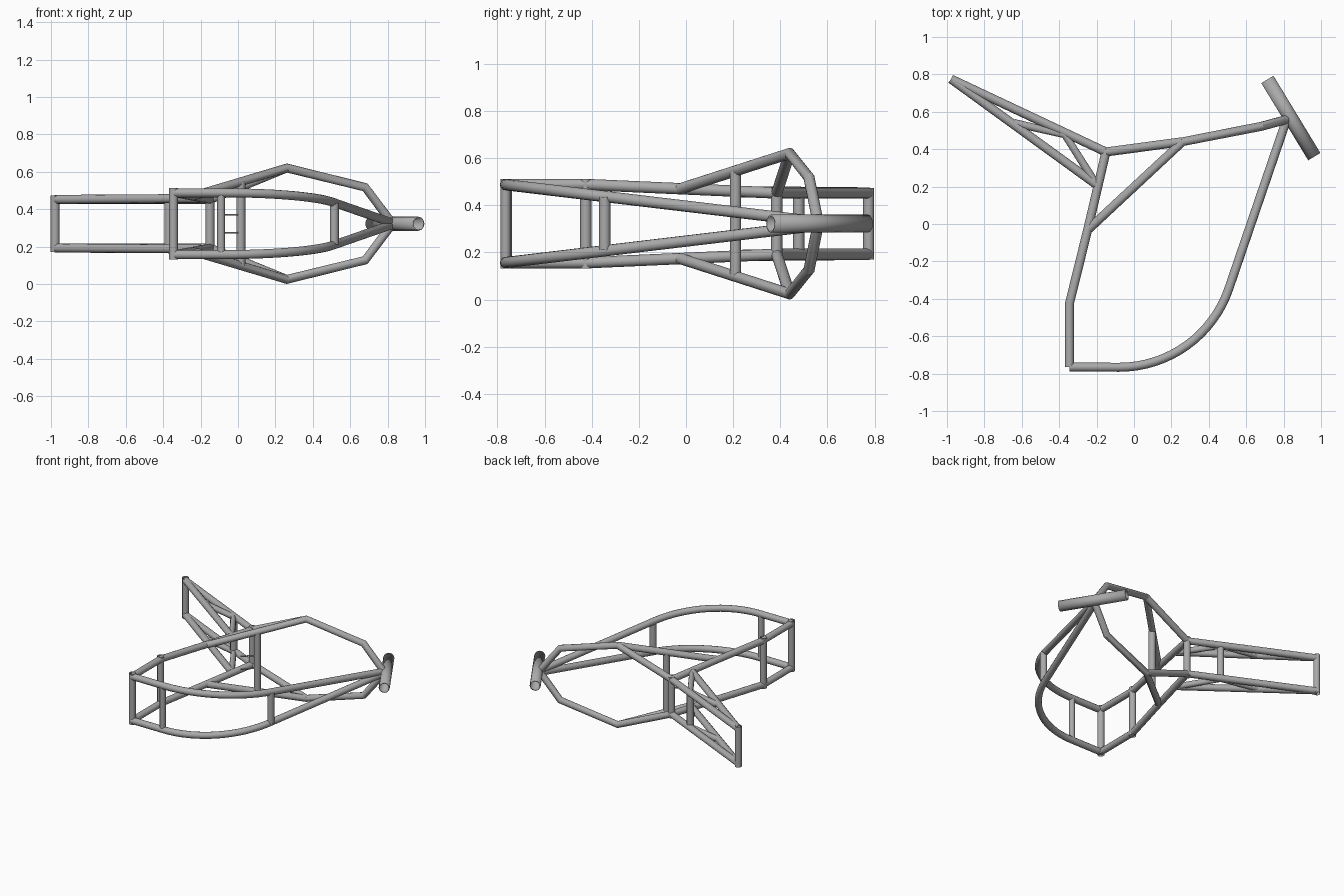
import bpy, math
from mathutils import Vector

cube = bpy.data.objects.get("Cube")
if cube:
    bpy.data.objects.remove(cube, do_unlink=True)

MID = 0.322   # height of the plane of symmetry
R = 0.024     # frame tube radius

steel = bpy.data.materials.new("bare grey steel")
steel.use_nodes = True
grey = (0.4, 0.4, 0.4, 1)
steel.diffuse_color = grey
steel.node_tree.nodes["Principled BSDF"].inputs["Base Color"].default_value = grey


def tube(name, path, radius=R, wall=0):
    """Sweep a round, open-ended tube along a path of (x, y, offset from mid plane)."""
    curve = bpy.data.curves.new(name, "CURVE")
    curve.dimensions = "3D"
    curve.bevel_depth = radius
    curve.bevel_resolution = 4
    spline = curve.splines.new("POLY")
    spline.points.add(len(path) - 1)
    for point, (x, y, h) in zip(spline.points, path):
        point.co = (x, y, MID + h, 1)
    obj = bpy.data.objects.new(name, curve)
    bpy.context.collection.objects.link(obj)
    bpy.ops.object.select_all(action="DESELECT")
    obj.select_set(True)
    bpy.context.view_layer.objects.active = obj
    bpy.ops.object.convert(target="MESH")
    obj = bpy.context.object
    obj.data.materials.clear()
    obj.data.materials.append(steel)
    bpy.ops.object.shade_smooth_by_angle(angle=math.radians(32))
    if wall:
        shell = obj.modifiers.new("wall", "SOLIDIFY")
        shell.thickness = wall
        shell.offset = -1
    return obj


def pair(name, path, radius=R):
    """Build the same tube on both sides of the mid plane."""
    for side, sign in (("left", 1), ("right", -1)):
        tube(f"{side}_{name}", [(x, y, sign * h) for x, y, h in path], radius)


def crossbar(name, x, y, half, radius=R):
    tube(name, [(x, y, -half), (x, y, half)], radius)


# Down tubes: straight run, wide arc, then a straight climb to the head
SWEEP, BEND = math.radians(71.4), 0.62
plan = [(-0.345, -0.765)]
for i in range(17):
    a = SWEEP * i / 16
    plan.append((-0.08 + BEND * math.sin(a), -0.766 + BEND * (1 - math.cos(a))))
plan.append((0.815, 0.555))
pair("down_tube", [(x, y, 0.008 + 0.119 * (0.555 - y)) for x, y in plan])

# Side rails from the cradle to the rear joint
pair("side_rail", [(-0.345, -0.765, 0.166), (-0.345, -0.425, 0.166),
                   (-0.245, -0.02, 0.148), (-0.15, 0.385, 0.13)])

# Upper rails swell outward and meet at the head
widest = (0.26, 0.44, 0.298)
pair("upper_rail", [(-0.15, 0.385, 0.13), widest])
pair("diagonal_rail", [(-0.24, -0.025, 0.148), widest,
                       (0.68, 0.522, 0.195), (0.82, 0.56, 0.008)])

# Rear subframe: two rails and a bent brace on each side
tail = (-0.978, 0.775, 0.13)
pair("subframe_upper_rail", [(-0.15, 0.385, 0.13), tail])
pair("subframe_lower_rail", [(-0.2, 0.21, 0.135), tail])
pair("subframe_brace", [(-0.64, 0.54, 0.13), (-0.37, 0.478, 0.13), (-0.2, 0.21, 0.135)], 0.021)

# Crossbars
crossbar("cradle_corner_bar", -0.345, -0.762, 0.19)
crossbar("cradle_rear_bar", -0.345, -0.425, 0.19)
crossbar("cradle_lower_bar", -0.09, -0.765, 0.163, 0.021)
crossbar("cradle_front_bar", 0.515, -0.345, 0.112)
crossbar("diagonal_bar", 0.015, 0.21, 0.225)
crossbar("rear_joint_bar", -0.15, 0.385, 0.154)
crossbar("subframe_bar", -0.37, 0.478, 0.13)
crossbar("tail_bar", tail[0], tail[1], 0.152, 0.0235)

# Two thin mounting pins on the diagonal bar
pair("mounting_pin", [(0.015, 0.21, 0.048), (-0.07, 0.128, 0.048)], 0.005)

# Hollow head tube
tube("head_tube", [(0.713, 0.773, 0), (0.964, 0.36, 0)], 0.038, 0.007)
